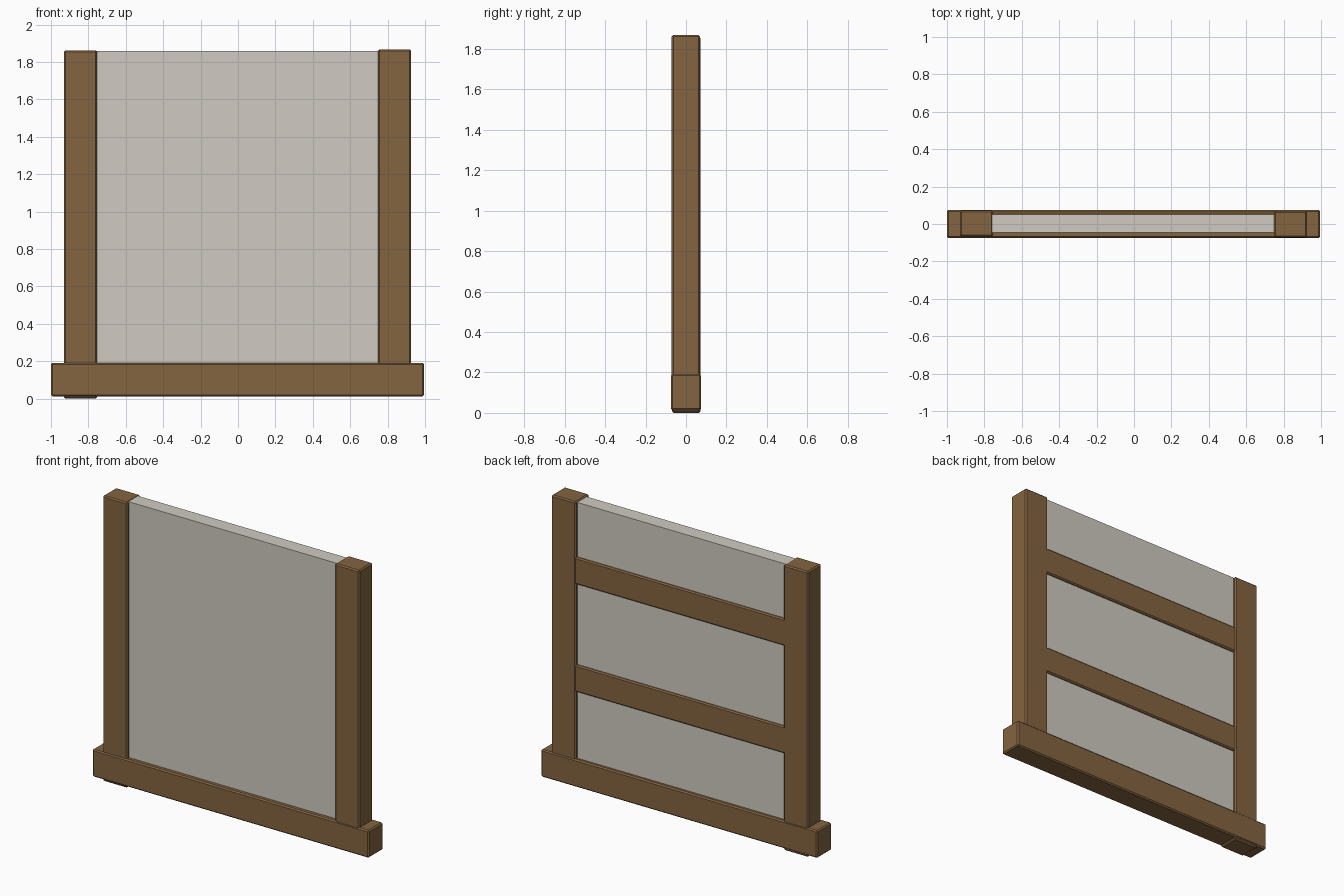
import bpy

if "Cube" in bpy.data.objects:
    bpy.data.objects.remove(bpy.data.objects["Cube"])


def material(name, color):
    m = bpy.data.materials.new(name)
    m.diffuse_color = (*color, 1)
    m.use_nodes = True
    m.node_tree.nodes["Principled BSDF"].inputs["Base Color"].default_value = m.diffuse_color
    return m


wood = material("wood", (0.23, 0.128, 0.052))
plaster = material("plaster", (0.63, 0.60, 0.54))


def box(name, x, y, z, mat, bevel=0.0):
    """Box from (min, max) ranges, optionally with chamfered edges."""
    bpy.ops.mesh.primitive_cube_add(
        size=1, location=[(r[0] + r[1]) / 2 for r in (x, y, z)])
    ob = bpy.context.object
    ob.name = name
    ob.scale = [r[1] - r[0] for r in (x, y, z)]
    bpy.ops.object.transform_apply(location=False, rotation=False, scale=True)
    ob.data.materials.append(mat)
    if bevel:
        mod = ob.modifiers.new("chamfer", 'BEVEL')
        mod.width = bevel
        mod.segments = 1
    return ob


# Bottom beam
box("sill_beam", (-1.0, 0.995), (-0.075, 0.075), (0.013, 0.192), wood, 0.008)

# Upright posts, slightly uneven in height
box("left_post", (-0.93, -0.753), (-0.068, 0.071), (0.0, 1.862), wood, 0.008)
box("right_post", (0.748, 0.925), (-0.071, 0.069), (0.014, 1.868), wood, 0.008)

# Infill panel between the posts
box("wall_panel", (-0.79, 0.79), (-0.046, 0.052), (0.1, 1.86), plaster)

# Cross rails showing on the back only
for i, z in enumerate((0.628, 1.33)):
    box(f"back_rail_{i + 1}", (-0.80, 0.80), (0.0, 0.066), (z, z + 0.176), wood, 0.008)
